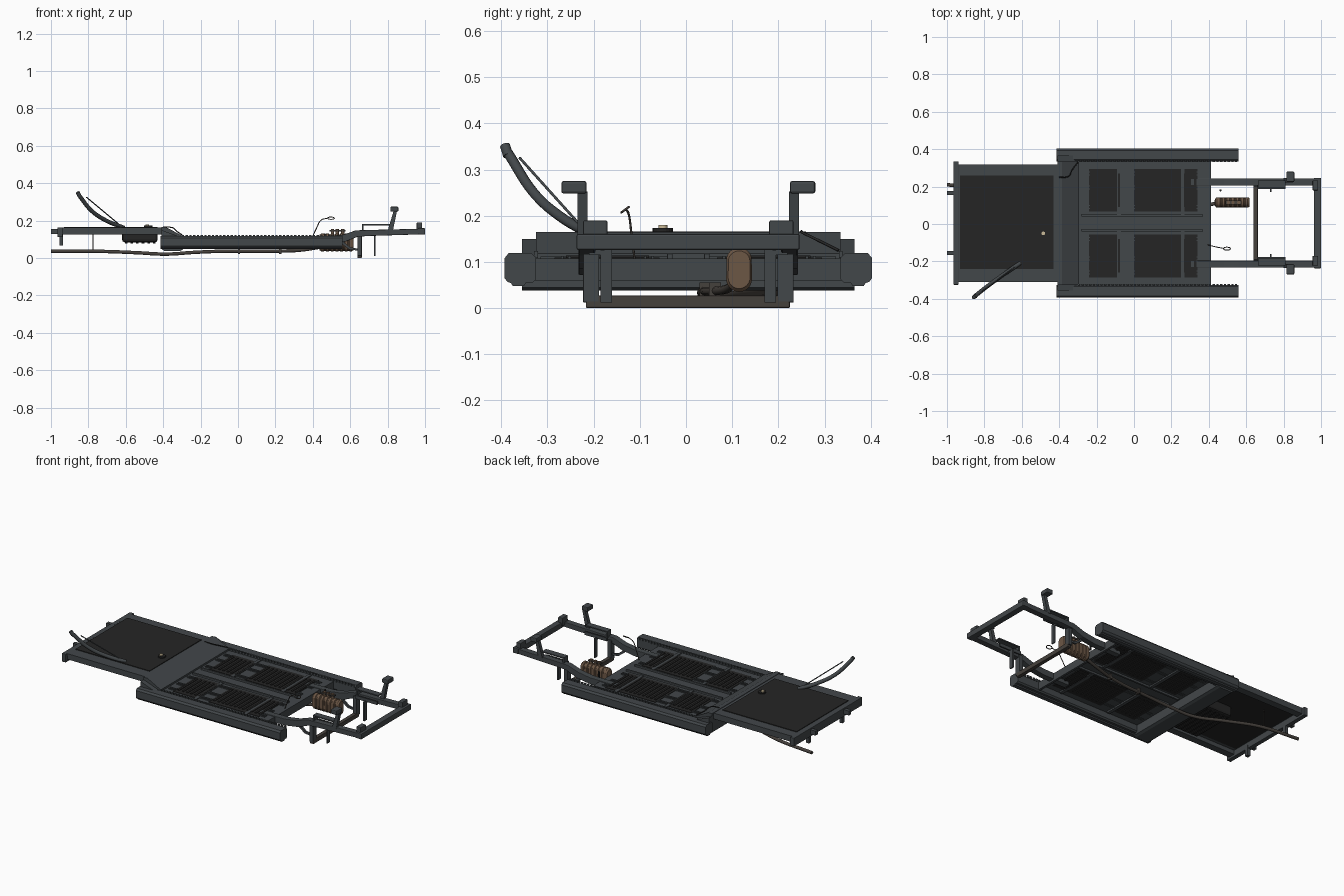
import bpy, bmesh, math
from mathutils import Vector

if "Cube" in bpy.data.objects:
    bpy.data.objects.remove(bpy.data.objects["Cube"])

C = 0.005  # y of the symmetry plane


def mat(name, rgb):
    m = bpy.data.materials.new(name)
    m.diffuse_color = (*rgb, 1)
    m.use_nodes = True
    m.node_tree.nodes["Principled BSDF"].inputs["Base Color"].default_value = m.diffuse_color
    return m


STEEL = mat("steel", (.055, .063, .068))
DARK = mat("dark_panel", (.018, .018, .018))
PIPE = mat("exhaust_metal", (.06, .052, .045))
RUST = mat("muffler_brown", (.15, .095, .06))
CREAM = mat("cap_cream", (.6, .5, .32))


def finish(name, bm, m, bevel=0):
    bmesh.ops.recalc_face_normals(bm, faces=bm.faces)
    me = bpy.data.meshes.new(name)
    bm.to_mesh(me)
    bm.free()
    me.materials.append(m)
    ob = bpy.data.objects.new(name, me)
    bpy.context.collection.objects.link(ob)
    if bevel:
        b = ob.modifiers.new("bevel", 'BEVEL')
        b.width, b.segments = bevel, 2
    return ob


def add_box(bm, x0, x1, y0, y1, z0, z1):
    vs = bmesh.ops.create_cube(bm, size=1)['verts']
    for v in vs:
        v.co = ((x0 + x1) / 2 + v.co.x * (x1 - x0), (y0 + y1) / 2 + v.co.y * (y1 - y0),
                (z0 + z1) / 2 + v.co.z * (z1 - z0))


def boxes(name, dims, m=STEEL, bevel=0):
    bm = bmesh.new()
    for d in dims:
        add_box(bm, *d)
    return finish(name, bm, m, bevel)


def prism(name, pts, axis, a0, a1, m=STEEL, bevel=0):
    # closed profile extruded along x (profile y,z) or y (profile x,z)
    bm = bmesh.new()
    put = (lambda p, a: (a, p[0], p[1])) if axis == 'x' else (lambda p, a: (p[0], a, p[1]))
    f = bm.faces.new([bm.verts.new(put(p, a0)) for p in pts])
    top = bmesh.ops.extrude_face_region(bm, geom=[f])['geom']
    d = Vector(put((0, 0), a1 - a0))
    bmesh.ops.translate(bm, vec=d, verts=[g for g in top if isinstance(g, bmesh.types.BMVert)])
    return finish(name, bm, m, bevel)


def tube(name, pts, r, m=PIPE, cyclic=False, smooth=True):
    cu = bpy.data.curves.new(name, 'CURVE')
    cu.dimensions, cu.bevel_depth, cu.bevel_resolution = '3D', r, 3
    cu.use_fill_caps, cu.resolution_u = True, 6
    sp = cu.splines.new('BEZIER' if smooth else 'POLY')
    if smooth:
        sp.bezier_points.add(len(pts) - 1)
        for b, p in zip(sp.bezier_points, pts):
            b.co, b.handle_left_type, b.handle_right_type = p, 'AUTO', 'AUTO'
    else:
        sp.points.add(len(pts) - 1)
        for b, p in zip(sp.points, pts):
            b.co = (*p, 1)
    sp.use_cyclic_u = cyclic
    cu.materials.append(m)
    ob = bpy.data.objects.new(name, cu)
    bpy.context.collection.objects.link(ob)
    return ob


def disc(name, loc, r, h, m, seg=20):
    bm = bmesh.new()
    bmesh.ops.create_cone(bm, cap_ends=True, segments=seg, radius1=r, radius2=r, depth=h)
    bmesh.ops.translate(bm, vec=loc, verts=bm.verts)
    return finish(name, bm, m)


def span(s, a, b):
    # y interval mirrored about the symmetry plane
    return tuple(sorted((C + s * a, C + s * b)))


# rear deck with rim rails, dark inset and tail bar
boxes("rear_deck", [(-.95, -.40, -.31, .318, .150, .162)])
boxes("rear_deck_panel", [(-.93, -.43, -.24, .26, .146, .166)], DARK)
boxes("rear_deck_rails", [(-.95, -.38, *span(s, .268, .313), .125, .156) for s in (-1, 1)]
      + [(-.44, -.40, -.31, .318, .125, .156)], bevel=.003)
boxes("tail_bar", [(-.965, -.938, -.325, .335, .112, .163)], bevel=.003)
boxes("tail_hooks", [d for s in (-1, 1) for d in
      ((-1.0, -.96, *span(s, .15, .172), .128, .155), (-.955, -.935, *span(s, .15, .172), .068, .13))])
# ribbed fuel tank under the deck
boxes("fuel_tank", [(-.62, -.43, -.20, .10, .084, .15)], DARK, .014)
boxes("fuel_tank_ribs", [(-.605 + i * .03, -.591 + i * .03, -.185, .085, .079, .09) for i in range(6)], DARK)
disc("tank_sender_plate", (-.48, -.05, .169), .022, .008, DARK)
disc("tank_cap", (-.485, -.05, .176), .010, .008, CREAM)

# sloped kick-up panel and rear crossmember
prism("kick_up_panel", [(-.41, .165), (-.385, .165), (-.295, .118), (-.295, .10), (-.40, .142), (-.41, .142)],
      'y', -.325, .335)
prism("rear_crossmember", [(-.41, .15), (-.295, .108), (-.295, .045), (-.31, .038), (-.395, .038), (-.41, .05)],
      'y', -.355, .365)

# sills with chamfered section and toothed inner flange
for s, side in ((-1, "near"), (1, "far")):
    sec = [(.330, .062), (.338, .054), (.352, .054), (.356, .048), (.380, .048), (.384, .054),
           (.392, .057), (.398, .065), (.398, .108), (.389, .119), (.340, .119), (.330, .110)]
    prism("sill_" + side, [(C + s * y, z) for y, z in sec], 'x', -.415, .56)
    boxes("sill_flange_" + side, [(-.30 + i * .02, -.288 + i * .02, *span(s, .326, .334), .108, .123)
                                  for i in range(43)])

# floor plate: frame around the open panel areas
frame = [(-.30, -.235), (-.075, .005), (.335, .41)]
boxes("floor_frame", [(a, b, -.33, .34, .098, .107) for a, b in frame]
      + [(-.30, .41, *span(s, .285, .335), .098, .107) for s in (-1, 1)]
      + [(-.30, .41, -.06, .07, .098, .107)])
for s, side in ((-1, "near"), (1, "far")):
    for x0, x1, part in ((-.24, -.07, "rear"), (0, .34, "front")):
        boxes(f"floor_panel_{part}_{side}", [(x0, x1, *span(s, .062, .29), .094, .110)], DARK)
        n = int((x1 - x0) / .028)
        boxes(f"floor_ribs_{part}_{side}", [(x0 + .014 + i * .028, x0 + .026 + i * .028, *span(s, .085, .265), .09, .114)
                                            for i in range(n)], DARK)
    # stringers peeking out between the panels
    ys = (.085, .19, .265)
    boxes("floor_stringers_" + side, [(a, b, *span(s, y - k - .003, y - k + .003), .096, .113)
          for y in ys for k in (-.008, .008) for a, b in ((-.28, -.235), (-.075, .005), (.335, .37))])
    boxes("floor_crossbars_" + side, [(x, x + .02, *span(s, .045, .32), .088, .112) for x in (-.09, .25)])
    boxes("tunnel_rail_" + side, [(-.28, .37, *span(s, .034, .046), .086, .118)], bevel=.002)
boxes("floor_front_lip", [(.398, .412, -.33, .34, .06, .107)])

# front rails, cross bar and corner mounts
for s, side in ((-1, "near"), (1, "far")):
    y0, y1 = span(s, .201, .238)
    prism("front_rail_" + side, [(.30, .11), (.48, .112), (.56, .124), (.63, .148), (.70, .150), (.99, .157),
                                 (.99, .127), (.70, .118), (.64, .114), (.57, .086), (.48, .072), (.30, .072)],
          'y', y0, y1, bevel=.003)
    boxes("corner_mount_" + side, [(.955, .985, *span(s, .175, .228), .14, .19)], bevel=.004)
    # engine support plate over the rail
    boxes("support_plate_" + side, [(.665, .81, *span(s, .19, .228), .174, .181), (.662, .672, *span(s, .19, .228), .14, .181),
                                    (.66, .81, *span(s, .182, .19), .125, .145)])
    # upright buffer arm with pad
    y0, y1 = span(s, .218, .240)
    prism("buffer_arm_" + side, [(.80, .145), (.828, .145), (.850, .252), (.832, .252)], 'y', y0, y1)
    boxes("buffer_pad_" + side, [(.815, .857, *span(s, .22, .275), .248, .275)], bevel=.005)
    # hangers of the low subframe
    boxes("subframe_leg_" + side, [(.638, .662, *span(s, .193, .228), .012, .13)], bevel=.002)
    boxes("subframe_hanger_" + side, [(.727, .735, *span(s, .165, .19), .012, .13), (.727, .735, *span(s, .165, .215), .115, .13)])
    y0, y1 = span(s, .20, .212)
    prism("subframe_brace_" + side, [(.56, .09), (.60, .058), (.64, .05), (.64, .04), (.595, .045), (.55, .08)], 'y', y0, y1)
boxes("front_cross_bar", [(.962, 1.0, -.237, .246, .126, .16)], bevel=.004)
boxes("subframe_bar", [(.638, .662, -.217, .225, 0, .027)], PIPE, .003)

# oval ribbed muffler, turned along x
bm = bmesh.new()
prof = [(.43, .3), (.436, .85), (.445, 1)]
for i in range(6):
    x = .46 + i * .025
    prof += [(x, 1), (x + .003, .92), (x + .009, .92), (x + .012, 1)]
prof += [(.608, 1), (.617, .85)]
rings = []
for x, k in prof:
    ring = []
    for j in range(24):
        a = math.tau * j / 24
        ca, sa = math.cos(a), math.sin(a)
        ring.append(bm.verts.new((x, .115 + k * .028 * ca, .083 + k * (.028 * sa + (.02 if sa > 1e-6 else -.02)))))
    rings.append(ring)
for a, b in zip(rings, rings[1:]):
    for j in range(24):
        bm.faces.new((a[j], a[(j + 1) % 24], b[(j + 1) % 24], b[j]))
bm.faces.new(rings[0])
bm.faces.new(rings[-1])
finish("muffler", bm, RUST)
for i, x in enumerate((.505, .53, .56)):
    disc(f"muffler_fitting_{i}", (x, .115, .14), .009, .03, RUST, 12)
boxes("muffler_bracket", [(.49, .575, .105, .125, .143, .15)], PIPE)

# exhaust pipe running through the tunnel to the tail
tube("exhaust_pipe", [(.45, .112, .06), (.33, .09, .042), (.2, .06, .037), (-.1, .035, .036), (-.24, .035, .03),
                      (-.38, .05, .021), (-.55, .11, .029), (-.75, .18, .036), (-1.0, .21, .036)], .0095)
tube("exhaust_hanger", [(-.775, .186, .04), (-.775, .186, .15)], .002, smooth=False)
boxes("exhaust_clamps", [(x, x + .012, y - .013, y + .013, .022, .055) for x, y in ((.22, .063), (0, .042))], PIPE)

# curved lever on the deck, with knob and straight pull rod
tube("lever_arm", [(-.61, -.21, .162), (-.70, -.272, .198), (-.78, -.33, .25), (-.85, -.385, .335)], .011, STEEL)
tube("lever_knob", [(-.846, -.385, .330), (-.858, -.392, .352)], .011, STEEL, smooth=False)
tube("lever_rod", [(-.63, -.225, .175), (-.81, -.36, .325)], .003, STEEL, smooth=False)

# dipstick with ring handle, cable and small front post
tube("dipstick", [(.39, -.11, .095), (.42, -.118, .16), (.445, -.124, .203), (.477, -.13, .213)], .0025)
tube("dipstick_ring", [(.497 + .018 * math.cos(a), -.132 + .008 * math.sin(a), .213 + .006 * math.sin(a))
                       for a in (0, 1.57, 3.14, 4.71)], .0025, cyclic=True)
tube("cable", [(-.40, .25, .166), (-.35, .255, .162), (-.33, .29, .145), (-.30, .33, .125)], .003, DARK)
disc("rail_post", (.463, .18, .1), .006, .06, DARK, 10)
